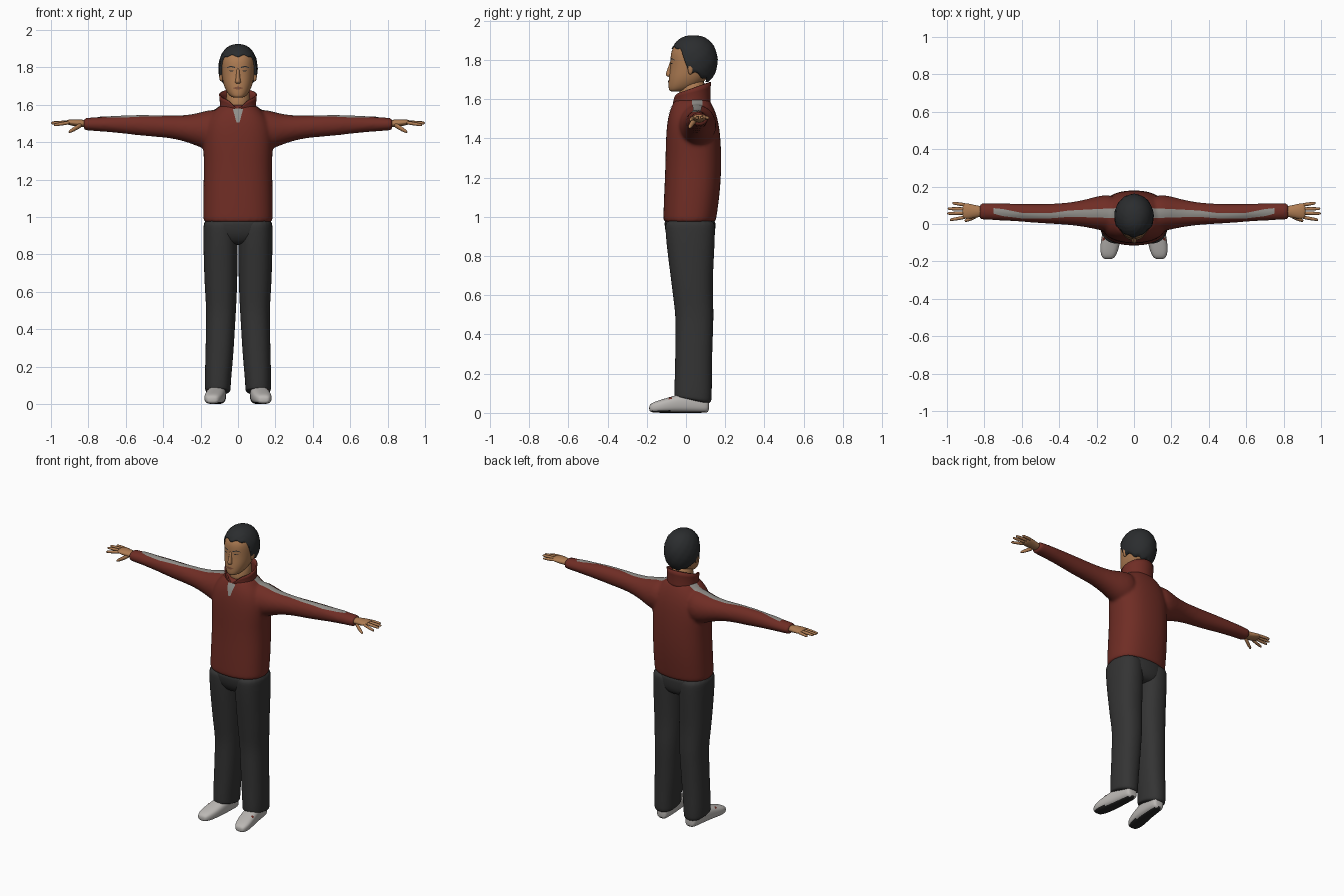
import bpy, bmesh, math
from mathutils import Vector
from mathutils.bvhtree import BVHTree

cube = bpy.data.objects.get("Cube")
if cube:
    bpy.data.objects.remove(cube)


def material(name, rgb):
    m = bpy.data.materials.new(name)
    m.use_nodes = True
    m.diffuse_color = (*rgb, 1)
    m.node_tree.nodes["Principled BSDF"].inputs["Base Color"].default_value = (*rgb, 1)
    return m


RED = material("dark red cloth", (0.16, 0.026, 0.018))
BLACK = material("charcoal cloth", (0.034, 0.034, 0.034))
HAIR = material("black hair", (0.024, 0.026, 0.028))
SKIN = material("skin", (0.42, 0.2, 0.085))
LIP = material("lip brown", (0.22, 0.085, 0.045))
GREY = material("grey trim", (0.28, 0.27, 0.25))
WHITE = material("shoe white", (0.5, 0.48, 0.46))
SOLE = material("sole black", (0.02, 0.02, 0.02))


def make(name, bm, mats):
    bmesh.ops.recalc_face_normals(bm, faces=bm.faces)
    mesh = bpy.data.meshes.new(name)
    for f in bm.faces:
        f.smooth = True
    bm.to_mesh(mesh)
    bm.free()
    for m in mats:
        mesh.materials.append(m)
    ob = bpy.data.objects.new(name, mesh)
    bpy.context.collection.objects.link(ob)
    return ob


def add_loft(bm, axis, rows, power=2.0, tilt=0, sign=1, n=20):
    """Rows: position on axis, centre and radius across, low and high limit."""
    rings = []
    for pos, c, r, lo, hi in rows:
        ring = []
        for i in range(n):
            a = 2 * math.pi * i / n
            u, v = math.cos(a), math.sin(a)
            u = math.copysign(abs(u) ** (2 / power), u)
            v = math.copysign(abs(v) ** (2 / power), v)
            p, q = c + r * u, (lo + hi) / 2 + (hi - lo) / 2 * v
            lean = tilt * v if pos == rows[0][0] else 0
            co = {"x": (pos, p, q), "y": (p, pos, q), "z": (p, q, pos + lean)}[axis]
            ring.append(bm.verts.new((co[0] * sign, co[1], co[2])))
        rings.append(ring)
    for a, b in zip(rings, rings[1:]):
        for i in range(n):
            j = (i + 1) % n
            bm.faces.new((a[i], a[j], b[j], b[i]))
    bm.faces.new(rings[0])
    bm.faces.new(rings[-1])


def mirror(ob):
    ob.modifiers.new("mirror", "MIRROR").use_mirror_merge = False


def loft(name, mat, axis, rows, mirrored=False, levels=1, **kw):
    bm = bmesh.new()
    add_loft(bm, axis, rows, **kw)
    ob = make(name, bm, [mat])
    if mirrored:
        mirror(ob)
    ob.modifiers.new("smooth", "SUBSURF").levels = levels
    return ob


def surface(ob):
    dg = bpy.context.evaluated_depsgraph_get()
    dg.update()
    return BVHTree.FromObject(ob, dg)


def patch(name, mat, tree, direction, stations, mirrored=False, steps=12, wide=4):
    """Thin plate laid on a surface; stations are (u, low, high)."""
    d = Vector(direction)
    bm = bmesh.new()
    rows = []
    for (u0, l0, h0), (u1, l1, h1) in zip(stations, stations[1:]):
        for k in range(steps + (u1 == stations[-1][0])):
            t = k / steps
            u, lo, hi = u0 + (u1 - u0) * t, l0 + (l1 - l0) * t, h0 + (h1 - h0) * t
            row = []
            for w in range(wide + 1):
                v = lo + (hi - lo) * w / wide
                start = Vector((u, v, 3)) if d.z else Vector((u, -3, v))
                hit = tree.ray_cast(start, d)[0]
                row.append(bm.verts.new(hit - d * 0.003) if hit else None)
            rows.append(row)
    for a, b in zip(rows, rows[1:]):
        for w in range(wide):
            quad = (a[w], a[w + 1], b[w + 1], b[w])
            if all(quad):
                bm.faces.new(quad)
    ob = make(name, bm, [mat])
    if mirrored:
        mirror(ob)


# Jacket: torso and sleeves fused into one skin
bm = bmesh.new()
add_loft(bm, "z", [(0.968, 0, .185, -.115, .15), (0.975, 0, .188, -.118, .154), (1.1, 0, .188, -.114, .172),
                   (1.2, 0, .186, -.109, .18), (1.3, 0, .184, -.106, .182), (1.4, 0, .19, -.104, .178),
                   (1.48, 0, .185, -.098, .168), (1.54, 0, .155, -.085, .15), (1.58, 0, .115, -.066, .13),
                   (1.605, 0, .09, -.055, .115)], power=2.4)
for s in (1, -1):
    add_loft(bm, "x", [(.08, .055, .1, 1.36, 1.58), (.17, .06, .098, 1.355, 1.57), (.24, .058, .078, 1.39, 1.545),
                       (.35, .054, .058, 1.423, 1.54), (.5, .055, .052, 1.432, 1.545), (.6, .06, .048, 1.445, 1.542),
                       (.7, .065, .047, 1.455, 1.537), (.8, .067, .045, 1.462, 1.532),
                       (.822, .067, .044, 1.464, 1.53), (.826, .067, .04, 1.468, 1.526)], sign=s)
jacket = make("jacket", bm, [RED])
jacket.modifiers.new("round", "SUBSURF").levels = 2
remesh = jacket.modifiers.new("fuse", "REMESH")
remesh.mode, remesh.voxel_size, remesh.use_smooth_shade = "VOXEL", 0.01, True
relax = jacket.modifiers.new("relax", "SMOOTH")
relax.factor, relax.iterations = 0.5, 6
tree = surface(jacket)
patch("sleeve_stripe", GREY, tree, (0, 0, -1), [(.085, .03, .085), (.2, .035, .08), (.35, .038, .072),
      (.45, .03, .058), (.6, .03, .06), (.7, .042, .08), (.75, .055, .085)], True)
patch("zip_opening", GREY, tree, (0, 1, 0), [(-.026, 1.572, 1.578), (-.008, 1.505, 1.58), (.008, 1.505, 1.58),
                                            (.026, 1.572, 1.578)])

# Stand-up collar with a notch at the front
bm = bmesh.new()
rings = []
for k in range(5):
    ring = []
    for i in range(48):
        a = 2 * math.pi * i / 48
        front = max(0, -math.sin(a))
        top = 1.655 + 0.032 * math.sin(a) - 0.04 * front ** 12
        z = 1.565 + (top - 1.565) * k / 4
        grow = 1.06 - 0.03 * k + 0.018 * k * k / 2
        ring.append(bm.verts.new((.086 * grow * math.cos(a), .03 + .083 * grow * math.sin(a), z)))
    rings.append(ring)
for a, b in zip(rings, rings[1:]):
    for i in range(48):
        j = (i + 1) % 48
        bm.faces.new((a[i], a[j], b[j], b[i]))
collar = make("collar", bm, [RED])
collar.modifiers.new("thickness", "SOLIDIFY").thickness = 0.008

# Trousers
loft("trouser_leg", BLACK, "z", [(.062, .108, .066, -.055, .128), (.075, .108, .069, -.06, .132),
     (.14, .107, .071, -.06, .133), (.25, .1, .075, -.056, .133), (.4, .094, .078, -.055, .138),
     (.5, .09, .08, -.054, .142), (.6, .091, .086, -.068, .138), (.7, .092, .09, -.08, .138),
     (.85, .093, .093, -.1, .147), (.95, .094, .092, -.108, .15), (.99, .094, .088, -.105, .145)],
     True, levels=2, power=2.3, tilt=-.028)
loft("trouser_seat", BLACK, "z", [(.85, 0, .08, -.05, .1), (.87, 0, .14, -.08, .135), (.91, 0, .18, -.104, .15),
     (.96, 0, .184, -.112, .152), (1.0, 0, .18, -.11, .15)], levels=2, power=2.4)

# Shoes with a dark underside
shoe = loft("shoe", WHITE, "y", [(-.188, .138, .02, .012, .034), (-.178, .137, .036, .002, .05),
            (-.14, .133, .05, 0, .064), (-.08, .123, .053, 0, .082), (-.02, .114, .05, 0, .1),
            (.06, .107, .045, 0, .1), (.105, .104, .04, 0, .09), (.118, .104, .026, .008, .07)],
            True, levels=2, power=2.7)
shoe.data.materials.append(SOLE)
for p in shoe.data.polygons:
    p.material_index = int(p.normal.z < -0.75)
tree = surface(shoe)
patch("shoe_accent", RED, tree, (0, 0, -1), [(.155, -.085, -.075), (.168, -.09, -.07)], True, 4)

# Hands: palm, four fingers and a thumb
loft("palm", SKIN, "x", [(.80, .067, .03, 1.478, 1.52), (.84, .067, .032, 1.48, 1.522), (.875, .068, .042, 1.485, 1.524),
     (.905, .07, .044, 1.492, 1.522), (.918, .07, .038, 1.498, 1.518)], True, n=12)
tips = [(.985, .022, 1.492), (1.0, .056, 1.502), (.997, .082, 1.505), (.972, .112, 1.503)]
for k, (x, y, z) in enumerate(tips):
    base = (.89, .038 + .021 * k, 1.507)
    rows = []
    for t, r in ((0, .01), (.5, .0105), (.9, .0085), (1, .006)):
        c = [b + (e - b) * t for b, e in zip(base, (x, y, z))]
        rows.append((c[0], c[1], r, c[2] - r, c[2] + r))
    loft("finger_%d" % (k + 1), SKIN, "x", rows, True, n=8)
loft("thumb", SKIN, "x", [(.83, .05, .013, 1.483, 1.512), (.86, .034, .014, 1.465, 1.497), (.89, .022, .011, 1.45, 1.474),
     (.907, .017, .008, 1.447, 1.463)], True, n=8)

# Neck and head
loft("neck", SKIN, "z", [(1.55, 0, .068, -.045, .1), (1.62, 0, .064, -.04, .1), (1.72, 0, .064, -.02, .1)])
head = loft("head", SKIN, "z", [(1.638, 0, .025, -.08, -.02), (1.646, 0, .042, -.088, .02), (1.67, 0, .062, -.09, .07),
            (1.71, 0, .079, -.088, .115), (1.75, 0, .086, -.082, .14), (1.79, 0, .09, -.079, .148),
            (1.84, 0, .091, -.08, .148), (1.88, 0, .076, -.055, .125), (1.9, 0, .05, -.02, .09)],
            levels=2, power=2.2, n=24)
loft("nose", SKIN, "z", [(1.712, 0, .012, -.09, -.06), (1.72, 0, .018, -.106, -.06), (1.732, 0, .014, -.104, -.06),
     (1.77, 0, .009, -.089, -.06), (1.8, 0, .01, -.08, -.06)], n=10)
loft("ear", SKIN, "z", [(1.725, .088, .006, .015, .03), (1.735, .09, .01, .01, .036), (1.77, .093, .012, .005, .045),
     (1.785, .091, .008, .012, .04)], True, n=10)
tree = surface(head)
FRONT = (0, 1, 0)
patch("eyebrow", HAIR, tree, FRONT, [(.016, 1.797, 1.803), (.04, 1.803, 1.809), (.058, 1.797, 1.8)], True, 4)
patch("eye", HAIR, tree, FRONT, [(.022, 1.781, 1.782), (.034, 1.778, 1.785), (.05, 1.781, 1.782)], True, 4)
patch("lips", LIP, tree, FRONT, [(-.028, 1.689, 1.69), (-.006, 1.682, 1.697), (.006, 1.682, 1.697),
                                (.028, 1.689, 1.69)], False, 4)

# Hair cap: reaches a low nape, short sideburns and a high forehead
bm = bmesh.new()
rings = [[] for k in range(15)]
for i in range(64):
    a = 2 * math.pi * i / 64
    s = math.sin(a)
    rise = min(1, max(0, (-s - 0.1) / 0.6))
    low = 1.735 - 0.045 * max(0, s) + 0.125 * rise * rise * (3 - 2 * rise) + 0.006 * math.sin(9 * a)
    end = math.acos((low - 1.795) / 0.13)
    for k in range(15):
        th = end * min(k + 0.3, 13.3) / 13.3
        tuft = 1 + 0.012 * math.sin(11 * a + 2 * k) * math.sin(th) + 0.03 * max(0, -s) * math.sin(th) * rise
        size = 0.85 if k == 14 else tuft
        r = math.sin(th) ** 0.85 * size
        rings[k].append(bm.verts.new((.105 * r * math.cos(a), .04 + .121 * r * s, 1.795 + .13 * math.cos(th) * tuft)))
for a, b in zip(rings, rings[1:]):
    for i in range(64):
        j = (i + 1) % 64
        bm.faces.new((a[i], a[j], b[j], b[i]))
bm.faces.new(rings[0])
make("hair", bm, [HAIR])
